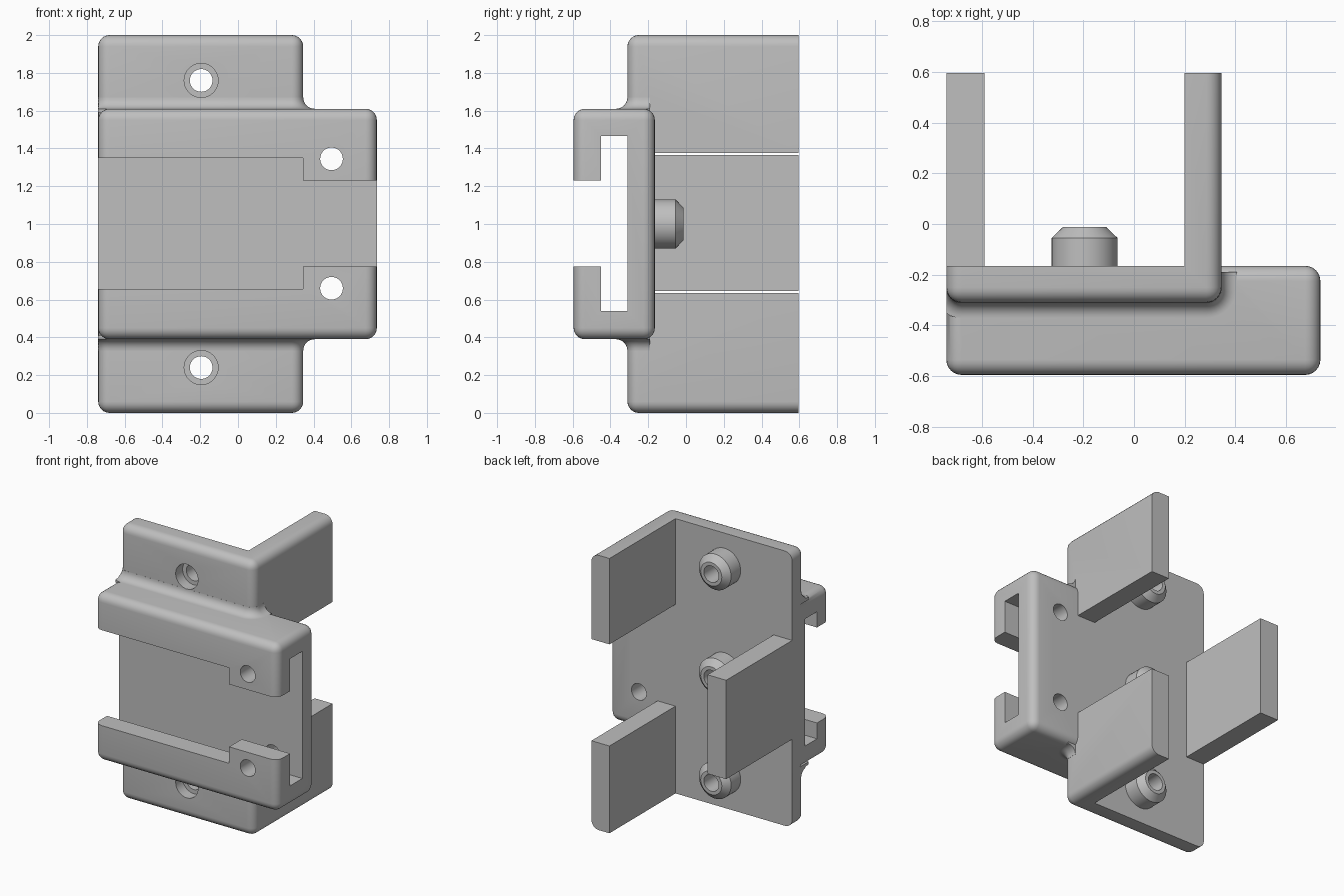
import bpy, bmesh, math
from mathutils import Matrix

if "Cube" in bpy.data.objects:
    bpy.data.objects.remove(bpy.data.objects["Cube"], do_unlink=True)

R = 0.06                      # edge rounding and fillet radius
LEFT, SIDE = -0.74, 0.345     # plate width
FRONT, BACK = -0.31, -0.165   # plate thickness
REAR = 0.595
PEG_X, HOLE = -0.195, 0.06

grey = bpy.data.materials.new("Matte grey")
grey.use_nodes = True
colour = (0.52, 0.52, 0.52, 1)
grey.diffuse_color = colour
grey.node_tree.nodes["Principled BSDF"].inputs["Base Color"].default_value = colour


def finish(bm, name):
    bmesh.ops.recalc_face_normals(bm, faces=bm.faces)
    mesh = bpy.data.meshes.new(name)
    bm.to_mesh(mesh)
    bm.free()
    ob = bpy.data.objects.new(name, mesh)
    bpy.context.collection.objects.link(ob)
    mesh.materials.append(grey)
    return ob


def box(name, lo, hi, rounding=0, open_back=False):
    bm = bmesh.new()
    bmesh.ops.create_cube(bm, size=1)
    for v in bm.verts:
        v.co = [l + (h - l) * (c + 0.5) for l, h, c in zip(lo, hi, v.co)]
    if rounding:
        edges = [e for e in bm.edges if not open_back
                 or any(v.co.y < hi[1] - 0.01 for v in e.verts)]
        bmesh.ops.bevel(bm, geom=edges, offset=rounding, segments=6,
                        profile=0.5, affect='EDGES', clamp_overlap=True)
    return finish(bm, name)


def bore(x, z, radius, y0, y1):
    bm = bmesh.new()
    place = Matrix.Translation((x, (y0 + y1) / 2, z)) @ Matrix.Rotation(math.pi / 2, 4, 'X')
    bmesh.ops.create_cone(bm, cap_ends=True, segments=40, radius1=radius,
                          radius2=radius, depth=y1 - y0, matrix=place)
    return finish(bm, "bore_cutter")


def fillet(name, flip):
    # Concave skirt that follows the rounded outline of the plate
    bm = bmesh.new()
    rings = []
    steps = 8
    for k in range(-1, steps + 1):
        a = max(k, 0) / steps * math.pi / 2
        d = R * (1 - math.sin(a)) + 0.0005
        z = 1.61 + R * (1 - math.cos(a)) - (0.02 if k < 0 else 0)
        outline = [(LEFT, -0.2)]
        for cx, start in ((LEFT + R, math.pi), (SIDE - R, 1.5 * math.pi)):
            for i in range(9):
                t = start + i / 8 * math.pi / 2
                outline.append((max(LEFT, cx + (R + d) * math.cos(t)),
                                FRONT + R + (R + d) * math.sin(t)))
        outline.append((SIDE + d, -0.19))
        rings.append([bm.verts.new((x, y, 2 - z if flip else z)) for x, y in outline])
    n = len(rings[0])
    for low, high in zip(rings, rings[1:]):
        for i in range(n):
            j = (i + 1) % n
            bm.faces.new((low[i], low[j], high[j], high[i]))
    bm.faces.new(rings[0])
    bm.faces.new(rings[-1])
    bmesh.ops.remove_doubles(bm, verts=bm.verts, dist=0.0001)
    return finish(bm, name)


def combine(target, tool, operation):
    mod = target.modifiers.new("combine", 'BOOLEAN')
    mod.operation, mod.solver, mod.object = operation, 'EXACT', tool
    graph = bpy.context.evaluated_depsgraph_get()
    mesh = bpy.data.meshes.new_from_object(target.evaluated_get(graph))
    target.modifiers.clear()
    target.data = mesh
    bpy.data.objects.remove(tool, do_unlink=True)


def smooth(ob):
    bpy.ops.object.select_all(action='DESELECT')
    ob.select_set(True)
    bpy.context.view_layer.objects.active = ob
    bpy.ops.object.shade_smooth_by_angle(angle=math.radians(32))


# Plate with three legs, hollowed from one rounded block
body = box("bracket_body", (LEFT, FRONT, 0), (SIDE, REAR, 2), R, True)
for lo, hi in (
    ((-0.59, BACK, -1), (0.2, 1, 3)),          # space between legs
    ((0.1, BACK, 0.635), (1, 1, 1.375)),       # gap between left legs
    ((-1, BACK, -1), (-0.5, 1, 0.645)),        # below right leg
    ((-1, BACK, 1.365), (-0.5, 1, 3)),         # above right leg
):
    combine(body, box("leg_cutter", lo, hi), 'DIFFERENCE')

# Front rail housing and its fillets
combine(body, box("rail_housing", (LEFT, -0.595, 0.39), (0.735, BACK, 1.61), R), 'UNION')
for flip in (False, True):
    combine(body, fillet("rail_fillet", flip), 'UNION')

# Rail channel, wide opening, narrow opening
for lo, hi in (
    ((-1, -0.45, 0.54), (1, FRONT, 1.465)),
    ((-1, -1, 0.655), (SIDE, FRONT, 1.35)),
    ((0.2, -1, 0.775), (1, FRONT, 1.23)),
):
    combine(body, box("rail_cutter", lo, hi), 'DIFFERENCE')

# Screw holes, counterbores and the blind hole of the middle peg
for z in (0.24, 1.76):
    combine(body, bore(PEG_X, z, HOLE, -1, 1), 'DIFFERENCE')
    combine(body, bore(PEG_X, z, 0.09, -1, -0.23), 'DIFFERENCE')
for z in (0.66, 1.345):
    combine(body, bore(0.495, z, HOLE, -1, 0.1), 'DIFFERENCE')
combine(body, bore(PEG_X, 1, HOLE, -0.25, 0.1), 'DIFFERENCE')
smooth(body)

# Hollow pegs with chamfered tips
profile = [(HOLE, BACK), (0.13, BACK), (0.13, -0.055), (0.085, -0.012), (HOLE, -0.012)]
for label, z in (("lower", 0.24), ("middle", 1), ("upper", 1.76)):
    bm = bmesh.new()
    ring = [bm.verts.new((r, y, 0)) for r, y in profile]
    edges = [bm.edges.new((ring[i], ring[(i + 1) % 5])) for i in range(5)]
    bmesh.ops.spin(bm, geom=ring + edges, cent=(0, 0, 0), axis=(0, 1, 0),
                   angle=2 * math.pi, steps=40)
    bmesh.ops.remove_doubles(bm, verts=bm.verts, dist=0.0001)
    peg = finish(bm, label + "_peg")
    peg.location = (PEG_X, 0, z)
    smooth(peg)
